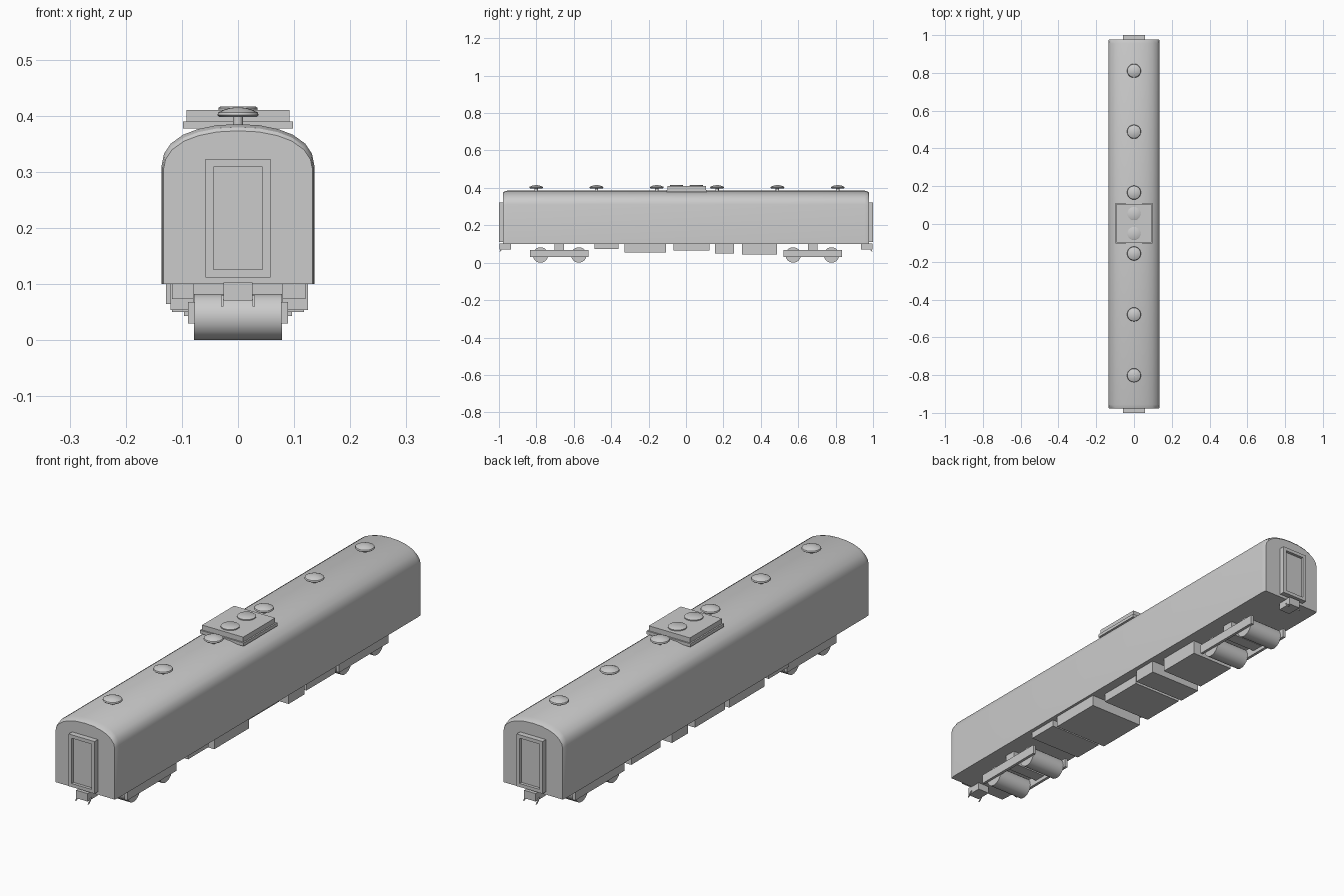
import bpy, bmesh, math
from mathutils import Matrix

if "Cube" in bpy.data.objects:
    bpy.data.objects.remove(bpy.data.objects["Cube"])


def finish(name, bm, smooth=None):
    bmesh.ops.recalc_face_normals(bm, faces=bm.faces)
    me = bpy.data.meshes.new(name)
    bm.to_mesh(me)
    bm.free()
    ob = bpy.data.objects.new(name, me)
    bpy.context.collection.objects.link(ob)
    if smooth:
        bpy.ops.object.select_all(action='DESELECT')
        ob.select_set(True)
        bpy.context.view_layer.objects.active = ob
        bpy.ops.object.shade_smooth_by_angle(angle=math.radians(smooth))
    return ob


def add_box(bm, x0, x1, y0, y1, z0, z1):
    m = Matrix.Translation(((x0 + x1) / 2, (y0 + y1) / 2, (z0 + z1) / 2))
    m = m @ Matrix.Diagonal((x1 - x0, y1 - y0, z1 - z0, 1))
    return bmesh.ops.create_cube(bm, size=1, matrix=m)['verts']


def box(name, *dims):
    bm = bmesh.new()
    add_box(bm, *dims)
    return finish(name, bm)


def lathe(name, profile, x, y, n=20):
    # Revolve (radius, z) points around a vertical axis
    bm = bmesh.new()
    vs = [bm.verts.new((r, 0, z)) for r, z in profile]
    es = [bm.edges.new(p) for p in zip(vs, vs[1:])]
    bmesh.ops.spin(bm, geom=vs + es, axis=(0, 0, 1), cent=(0, 0, 0),
                   angle=2 * math.pi, steps=n)
    bmesh.ops.remove_doubles(bm, verts=bm.verts, dist=1e-5)
    bmesh.ops.translate(bm, verts=bm.verts, vec=(x, y, 0))
    return finish(name, bm, 35)


# Body shell: arched section lofted along y, rounded in at both ends
half = [(0.136, 0.1), (0.136, 0.312), (0.132, 0.332), (0.120, 0.350),
        (0.098, 0.366), (0.072, 0.376), (0.038, 0.383)]
section = half + [(0, 0.385)] + [(-x, z) for x, z in reversed(half)]
stations = [(-0.978, 0.978, 0.958), (-0.973, 0.987, 0.98), (-0.955, 1, 1),
            (0.955, 1, 1), (0.973, 0.987, 0.98), (0.978, 0.978, 0.958)]
bm = bmesh.new()
rings = [[bm.verts.new((x * sx, y, 0.1 + (z - 0.1) * sz)) for x, z in section]
         for y, sx, sz in stations]
n = len(section)
for a, b in zip(rings, rings[1:]):
    for i in range(n):
        bm.faces.new((a[i], a[(i + 1) % n], b[(i + 1) % n], b[i]))
bm.faces.new(rings[0])
bm.faces.new(rings[-1])
finish('body_shell', bm, 30)

for end, s in (('front', -1), ('back', 1)):
    # Gangway door frame with recessed door
    bm = bmesh.new()
    add_box(bm, -0.058, 0.058, min(s, s * 0.97), max(s, s * 0.97), 0.112, 0.323)
    bm.normal_update()
    face = [f for f in bm.faces if f.normal.y * s > 0.9]
    bmesh.ops.inset_region(bm, faces=face, thickness=0.014, use_even_offset=True)
    pushed = bmesh.ops.extrude_face_region(bm, geom=face)
    bmesh.ops.delete(bm, geom=face, context='FACES')
    vs = [g for g in pushed['geom'] if isinstance(g, bmesh.types.BMVert)]
    bmesh.ops.translate(bm, verts=vs, vec=(0, -s * 0.012, 0))
    finish(end + '_gangway_door', bm)

    # Coupler with two hanging hoses
    y0, y1 = sorted((s * 0.935, s * 0.998))
    box(end + '_coupler', -0.026, 0.026, y0, y1, 0.071, 0.103)
    bm = bmesh.new()
    for x in (-0.028, 0.028):
        vs = add_box(bm, x - 0.002, x + 0.002, s * 0.99 - 0.003, s * 0.99 + 0.003, 0.06, 0.08)
        for v in vs:
            v.co.y += s * (0.006 if v.co.z < 0.07 else -0.012)
    finish(end + '_coupler_hoses', bm)

    # Bogie: side frames, bolster and wheelsets
    bm = bmesh.new()
    y0, y1 = sorted((s * 0.52, s * 0.835))
    for x0, x1 in ((-0.089, -0.077), (0.077, 0.089)):
        add_box(bm, x0, x1, y0, y1, 0.03, 0.068)
    finish(end + '_bogie_frames', bm)
    box(end + '_bogie_bolster', -0.08, 0.08, s * 0.677 - 0.025, s * 0.677 + 0.025, 0.045, 0.105)
    for i, y in enumerate((0.573, 0.778)):
        bm = bmesh.new()
        m = Matrix.Translation((0, s * y, 0.0415)) @ Matrix.Rotation(math.pi / 2, 4, 'Y')
        bmesh.ops.create_cone(bm, cap_ends=True, segments=18, radius1=0.0415,
                              radius2=0.0415, depth=0.156, matrix=m)
        finish(f'{end}_wheelset_{i + 1}', bm, 30)

# Underfloor equipment boxes
for i, (x0, x1, y0, y1, z0) in enumerate((
        (-0.118, 0.12, -0.49, -0.36, 0.073), (-0.12, 0.125, -0.33, -0.107, 0.054),
        (-0.128, 0.095, -0.068, 0.125, 0.064), (-0.118, 0.118, 0.155, 0.257, 0.05),
        (-0.096, 0.096, 0.30, 0.487, 0.043))):
    box(f'underfloor_box_{i + 1}', x0, x1, y0, y1, z0, 0.105)

# Mushroom roof vents
for i in range(6):
    lathe(f'roof_vent_{i + 1}',
          [(0, 0.37), (0.009, 0.37), (0.009, 0.398), (0.034, 0.398), (0.037, 0.401),
           (0.035, 0.406), (0.024, 0.411), (0.012, 0.414), (0, 0.415)],
          0, 0.005 + (i - 2.5) * 0.3225)

# Roof cooling unit with two fan covers
box('cooling_unit_base', -0.098, 0.098, -0.104, 0.112, 0.377, 0.39)
box('cooling_unit_top', -0.092, 0.092, -0.098, 0.106, 0.39, 0.41)
for i, y in enumerate((-0.05, 0.055)):
    lathe(f'cooling_fan_cover_{i + 1}',
          [(0, 0.405), (0.035, 0.405), (0.035, 0.414), (0.032, 0.416), (0, 0.416)], 0, y)
